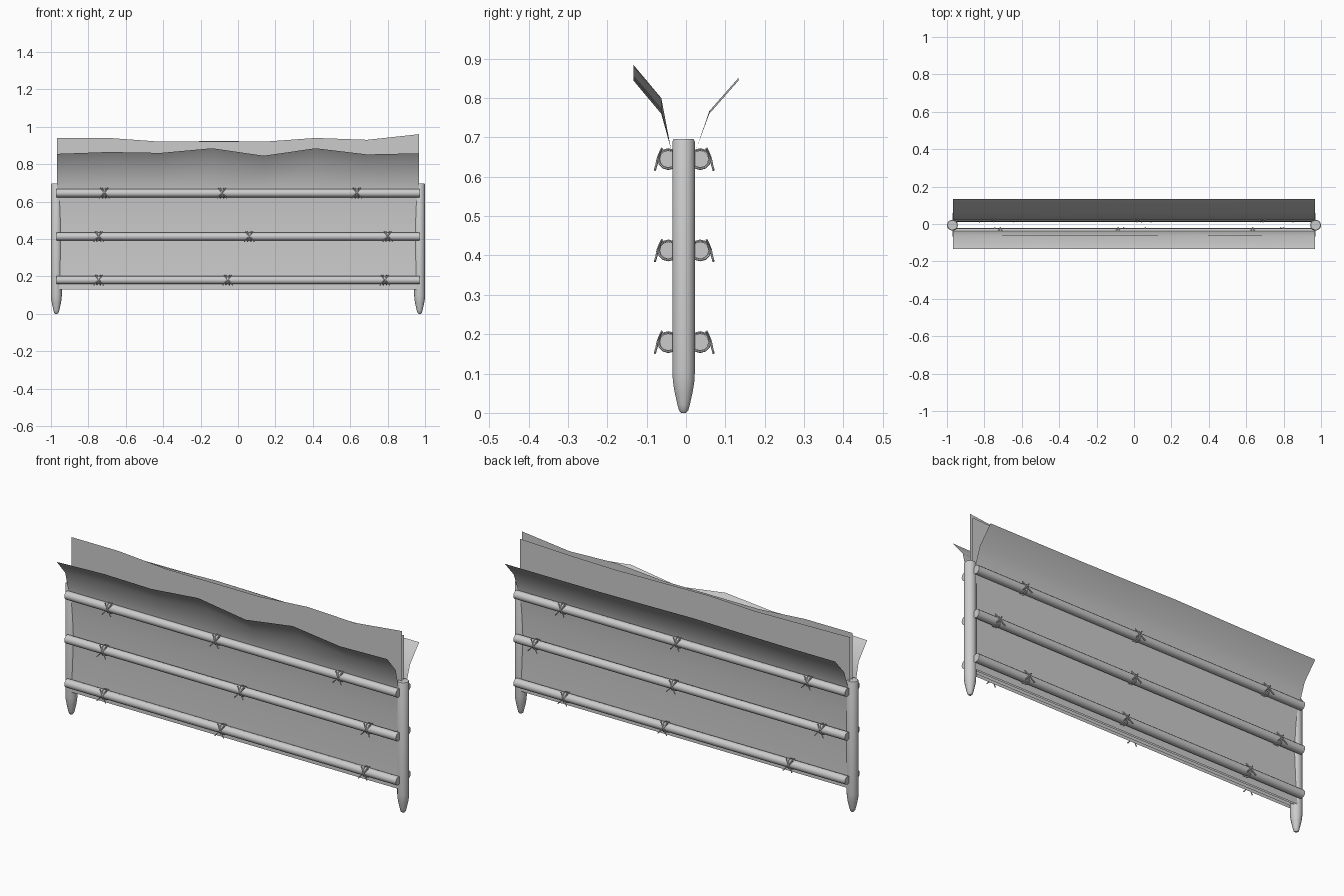
import bpy, bmesh
from math import sin, cos, pi, radians

if "Cube" in bpy.data.objects:
    bpy.data.objects.remove(bpy.data.objects["Cube"])

PY = -0.006  # centre line of the fence


def add_mesh(name, verts, faces, angle=40):
    me = bpy.data.meshes.new(name)
    me.from_pydata(verts, [], faces)
    ob = bpy.data.objects.new(name, me)
    bpy.context.collection.objects.link(ob)
    bm = bmesh.new()
    bm.from_mesh(me)
    bmesh.ops.recalc_face_normals(bm, faces=bm.faces)
    bm.to_mesh(me)
    bm.free()
    bpy.ops.object.select_all(action='DESELECT')
    ob.select_set(True)
    bpy.context.view_layer.objects.active = ob
    bpy.ops.object.shade_smooth_by_angle(angle=radians(angle))
    return ob


def lathe(name, profile, place, n=14):
    """Closed turned solid: profile of (radius, distance); place maps (u, v, distance) to world."""
    verts = [place(r * cos(2 * pi * i / n), r * sin(2 * pi * i / n), d)
             for r, d in profile for i in range(n)]
    faces = [(k * n + i, k * n + (i + 1) % n, (k + 1) * n + (i + 1) % n, (k + 1) * n + i)
             for k in range(len(profile) - 1) for i in range(n)]
    faces += [tuple(range(n)), tuple(range(len(verts) - n, len(verts)))]
    return add_mesh(name, verts, faces)


def sheet(name, rows):
    """Open sheet; each row is a list of points."""
    n = len(rows[0])
    faces = [(k * n + i, k * n + i + 1, (k + 1) * n + i + 1, (k + 1) * n + i)
             for k in range(len(rows) - 1) for i in range(n - 1)]
    return add_mesh(name, [p for r in rows for p in r], faces, 60)


# Pointed end posts
post = [(0.006, 0), (0.012, 0.006), (0.016, 0.02), (0.024, 0.055), (0.028, 0.08),
        (0.029, 0.1), (0.029, 0.69), (0.026, 0.696)]
for side, x in (("left", -0.971), ("right", 0.971)):
    lathe(side + "_post", post, lambda u, v, d: (x + u, PY + v, d))

# Rails on both faces
RAIL_Z = (0.18, 0.413, 0.645)
RAIL_Y = {"front": -0.045, "back": 0.036}
for side, y in RAIL_Y.items():
    for z in RAIL_Z:
        lathe(side + "_rail", [(0.022, -0.97), (0.022, 0.97)],
              lambda u, v, d: (d, y + u, z + v), 12)

# Upright inner sheets with ragged tops
XS = [-0.967 + 1.934 * i / 7 for i in range(8)]
inner = {"front": (-0.012, [.94, .94, .92, .92, .92, .94, .93, .96]),
         "back": (0.008, [.925, .92, .915, .925, .92, .915, .92, .93])}
for side, (y, tops) in inner.items():
    sheet(side + "_inner_sheet", [[(x, y, 0.13) for x in XS],
                                  [(x, y, t) for x, t in zip(XS, tops)]])

# Outer sheets, bowed between the rails and flaring outward at the top
outer = {"front": (-1, [.855, .865, .86, .885, .845, .885, .852, .858]),
         "back": (1, [.845, .845, .848, .852, .848, .845, .845, .845])}
bow = [(0.025, 0.13), (0.021, 0.23), (0.016, 0.41), (0.020, 0.53), (0.025, 0.62), (0.032, 0.67)]
for side, (s, tops) in outer.items():
    rows = [[(x, PY + s * o, z) for x in XS] for o, z in bow]
    rows.append([(x, PY * 0.3 + s * 0.061, 0.765 + (t - 0.85)) for x, t in zip(XS, tops)])
    rows.append([(x, s * 0.134, t) for x, t in zip(XS, tops)])
    sheet(side + "_outer_sheet", rows)


# Cord ties: two crossed loops round the rail with loose ends
def tie(name, x, y, z, s):
    cu = bpy.data.curves.new(name, 'CURVE')
    cu.dimensions = '3D'
    cu.bevel_depth = 0.003
    cu.bevel_resolution = 1
    cu.use_fill_caps = True
    paths = []
    for m in (-1, 1):
        paths.append(([(m * 0.009 * sin(a), 0.025 * cos(a), 0.025 * sin(a))
                       for a in [2 * pi * i / 12 for i in range(12)]], True))
        paths.append(([(m * 0.026, 0.034, -0.028), (m * 0.014, 0.030, -0.014),
                       (0, 0.027, 0.002), (-m * 0.012, 0.021, 0.017),
                       (-m * 0.02, 0.016, 0.027)], False))
    for pts, closed in paths:
        sp = cu.splines.new('POLY')
        sp.points.add(len(pts) - 1)
        sp.use_cyclic_u = closed
        for p, (a, b, c) in zip(sp.points, pts):
            p.co = (x + a, y + s * b, z + c, 1)
    ob = bpy.data.objects.new(name, cu)
    bpy.context.collection.objects.link(ob)
    bpy.ops.object.select_all(action='DESELECT')
    ob.select_set(True)
    bpy.context.view_layer.objects.active = ob
    bpy.ops.object.convert(target='MESH')
    bpy.ops.object.shade_smooth_by_angle(angle=radians(50))


TIE_X = {"front": [(-.745, -.055, .785), (-.745, .06, .80), (-.715, -.085, .635)],
         "back": [(-.643, .09, .675), (-.827, .04, .85), (-.75, .017, .69)]}
for side, rows in TIE_X.items():
    for z, xs in zip(RAIL_Z, rows):
        for x in xs:
            tie(side + "_tie", x, RAIL_Y[side], z, -1 if side == "front" else 1)
